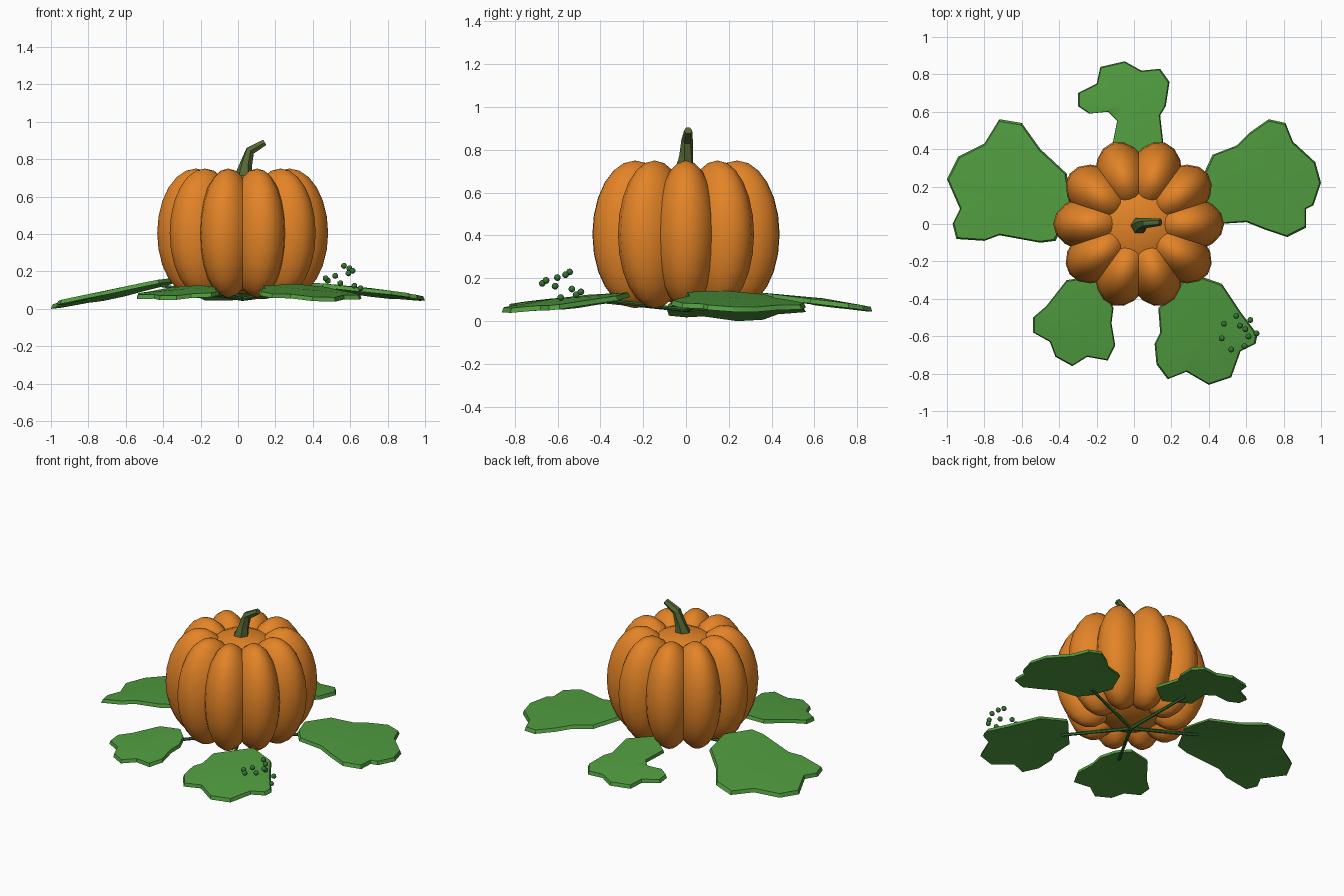
import bpy, bmesh
from math import radians, cos, sin, pi
from mathutils import Matrix, Vector

default = bpy.data.objects.get("Cube")
if default:
    bpy.data.objects.remove(default, do_unlink=True)

CENTRE = Vector((0.025, 0, 0))


def material(name, rgb):
    mat = bpy.data.materials.new(name)
    mat.use_nodes = True
    mat.diffuse_color = (*rgb, 1)
    mat.node_tree.nodes["Principled BSDF"].inputs["Base Color"].default_value = (*rgb, 1)
    return mat


orange = material("pumpkin_orange", (0.77, 0.23, 0.02))
leaf_green = material("leaf_green", (0.08, 0.33, 0.05))
vine_green = material("vine_green", (0.035, 0.17, 0.035))
stem_olive = material("stem_olive", (0.09, 0.14, 0.035))


def finish(bm, name, mat, smooth_angle=None):
    """Turn the bmesh into an object with one material."""
    bmesh.ops.recalc_face_normals(bm, faces=bm.faces)
    mesh = bpy.data.meshes.new(name)
    bm.to_mesh(mesh)
    bm.free()
    mesh.materials.append(mat)
    obj = bpy.data.objects.new(name, mesh)
    bpy.context.collection.objects.link(obj)
    if smooth_angle:
        bpy.ops.object.select_all(action="DESELECT")
        obj.select_set(True)
        bpy.context.view_layer.objects.active = obj
        bpy.ops.object.shade_smooth_by_angle(angle=radians(smooth_angle))
    return obj


def bridge(bm, ring_a, ring_b):
    n = len(ring_a)
    for i in range(n):
        j = (i + 1) % n
        bm.faces.new((ring_a[i], ring_a[j], ring_b[j], ring_b[i]))


def tube(bm, path, radii, sides):
    """Capped tube through the path points."""
    points = [Vector(p) for p in path]
    rings = []
    for k, (p, r) in enumerate(zip(points, radii)):
        tangent = points[min(k + 1, len(points) - 1)] - points[max(k - 1, 0)]
        turn = tangent.to_track_quat("Z", "Y")
        rings.append([bm.verts.new(p + turn @ Vector((r * cos(2 * pi * i / sides),
                                                      r * sin(2 * pi * i / sides), 0)))
                      for i in range(sides)])
    for a, b in zip(rings, rings[1:]):
        bridge(bm, a, b)
    bm.faces.new(rings[0])
    bm.faces.new(rings[-1])


# Pumpkin ribs: a ring of ten stretched spheres
bm = bmesh.new()
for i in range(10):
    place = (Matrix.Translation(CENTRE + Vector((0, 0, 0.405)))
             @ Matrix.Rotation(i * pi / 5, 4, "Z")
             @ Matrix.Translation((0.25, 0, 0))
             @ Matrix.Diagonal((0.207, 0.148, 0.345, 1)))
    bmesh.ops.create_uvsphere(bm, u_segments=16, v_segments=12, radius=1, matrix=place)
finish(bm, "pumpkin_ribs", orange, 60)

# Pumpkin core, showing in the creases and around the stem
bm = bmesh.new()
place = (Matrix.Translation(CENTRE + Vector((0, 0, 0.4)))
         @ Matrix.Rotation(pi / 10, 4, "Z") @ Matrix.Diagonal((0.39, 0.39, 0.32, 1)))
bmesh.ops.create_uvsphere(bm, u_segments=10, v_segments=10, radius=1, matrix=place)
finish(bm, "pumpkin_core", orange, 60)

# Bent stem
bm = bmesh.new()
tube(bm, [(0.025, -0.01, 0.69), (0.042, 0, 0.77), (0.065, 0.005, 0.845), (0.142, 0.01, 0.89)],
     [0.05, 0.034, 0.027, 0.019], 6)
finish(bm, "stem", stem_olive)


def leaf(name, z_root, slope, outline):
    """Lobed leaf sloping down away from the pumpkin, outline in hundredths,
    with a stalk from under the pumpkin."""
    flat = [Vector((x / 100, y / 100, 0)) for x, y in outline]
    middle = sum(flat, Vector()) / len(flat)
    axis = (middle - CENTRE).normalized()

    def height(p):
        return z_root - slope * (p - CENTRE).dot(axis)

    bm = bmesh.new()
    top, bottom = [], []
    for p in flat:
        inner = middle.lerp(p, 0.97)
        top.append(bm.verts.new((inner.x, inner.y, height(inner))))
        bottom.append(bm.verts.new((p.x, p.y, height(p) - 0.022)))
    bridge(bm, bottom, top)
    for ring, lift in ((top, 0.012), (bottom, -0.012)):
        hub = bm.verts.new((middle.x, middle.y, height(middle) + lift))
        for i, v in enumerate(ring):
            bm.faces.new((v, ring[(i + 1) % len(ring)], hub))
    finish(bm, name + "_leaf", leaf_green, 30)

    bm = bmesh.new()
    end = CENTRE + axis * 0.45
    end.z = height(end) - 0.025
    tube(bm, [CENTRE + Vector((0, 0, 0.052)), end], [0.011, 0.009], 6)
    finish(bm, name + "_stalk", vine_green)


leaf("left", 0.185, 0.12, [
    (34, 20), (42, 37), (55, 42), (62, 49), (72, 56), (81, 54), (85, 44), (97, 33), (100, 22),
    (96, 10), (92, 8), (92, -2), (82, -7), (70, -3), (60, 1), (45, 0), (38, 8)])
leaf("right", 0.245, 0.212, [
    (-36, 27), (-50, 40), (-60, 54), (-72, 56), (-80, 43), (-94, 36), (-100, 24), (-93, 8),
    (-97, 0), (-95, -8), (-80, -9), (-72, -6), (-50, -10), (-42, -9), (-33, 8)])
leaf("back", 0.175, 0.125, [
    (-5, 87), (4, 82), (14, 83), (19, 76), (17, 63), (14, 58), (16, 40), (2, 29), (-12, 40),
    (-9, 55), (-14, 60), (-24, 59), (-30, 63), (-30, 70), (-20, 75), (-18, 84)])
leaf("front_left", 0.18, 0.125, [
    (30, -26), (13, -45), (14, -58), (11, -64), (12, -75), (18, -83), (28, -79), (40, -86),
    (52, -82), (57, -68), (65, -64), (66, -59), (57, -47), (47, -32)])
leaf("front_right", 0.17, 0.12, [
    (-36, -30), (-47, -44), (-54, -50), (-54, -58), (-45, -63), (-42, -71), (-33, -76),
    (-25, -71), (-14, -73), (-10, -65), (-12, -53), (-11, -45), (-15, -35), (-22, -28)])

# Tendril beads: a rising spiral that tightens near its top
bm = bmesh.new()
for i in range(10):
    angle = radians(49 * i)
    radius = max(0.042, min(0.095, 0.095 - 0.02 * (i - 5)))
    spot = Vector((0.56 + radius * cos(angle), -0.585 + radius * sin(angle), 0.11 + 0.0133 * i))
    bmesh.ops.create_icosphere(bm, subdivisions=2, radius=0.016, matrix=Matrix.Translation(spot))
finish(bm, "tendril_beads", vine_green, 60)
